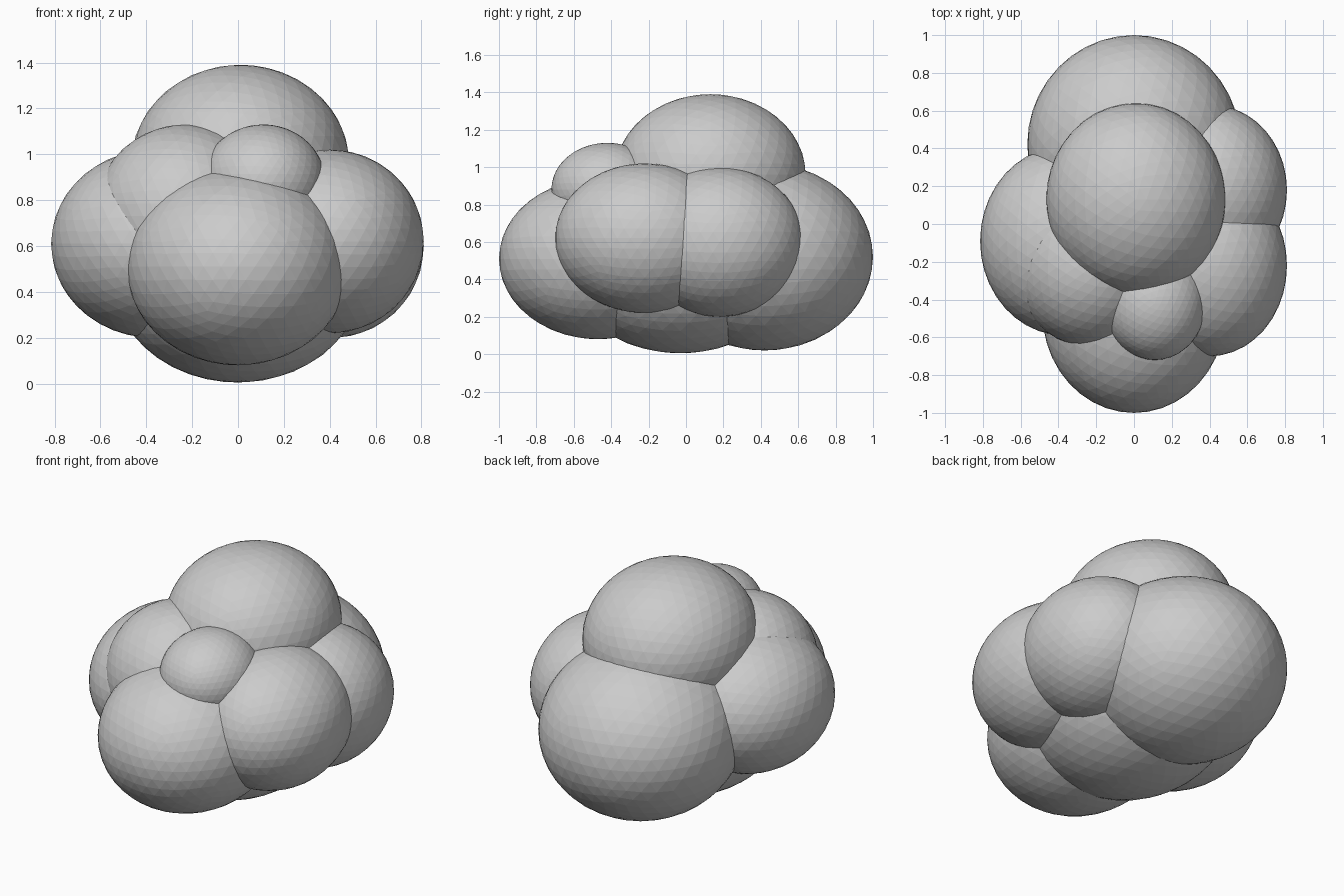
import bpy

cube = bpy.data.objects.get("Cube")
if cube:
    bpy.data.objects.remove(cube, do_unlink=True)

# One plain grey for the whole cloud
GREY = (0.6, 0.6, 0.6, 1)
grey = bpy.data.materials.new("cloud_grey")
grey.use_nodes = True
grey.diffuse_color = GREY
shader = next(n for n in grey.node_tree.nodes if n.type == 'BSDF_PRINCIPLED')
shader.inputs["Base Color"].default_value = GREY
shader.inputs["Roughness"].default_value = 0.8


def puff(name, centre, radii):
    """Add one faceted ellipsoid puff."""
    bpy.ops.mesh.primitive_ico_sphere_add(subdivisions=4, radius=1, location=centre)
    ob = bpy.context.object
    ob.name = name
    ob.scale = radii
    bpy.ops.object.transform_apply(location=False, rotation=False, scale=True)
    ob.data.materials.append(grey)
    bpy.ops.object.shade_flat()
    return ob


# Crown and the small puff in front of it
puff("top_puff", (0.01, 0.13, 0.96), (0.475, 0.51, 0.43))
puff("small_front_puff", (0.11, -0.42, 0.88), (0.27, 0.30, 0.25))

# Front, back and underside
puff("front_puff", (0, -0.47, 0.51), (0.485, 0.53, 0.43))
puff("back_puff", (0, 0.42, 0.52), (0.565, 0.58, 0.50))
puff("bottom_puff", (0, -0.03, 0.45), (0.54, 0.60, 0.445))

# Model's left side
puff("left_front_puff", (0.40, -0.22, 0.62), (0.41, 0.48, 0.40))
puff("left_back_puff", (0.41, 0.18, 0.60), (0.40, 0.45, 0.40))

# Model's right side
puff("right_puff", (-0.37, -0.09, 0.61), (0.445, 0.50, 0.41))
puff("right_upper_puff", (-0.23, -0.23, 0.73), (0.40, 0.42, 0.40))
